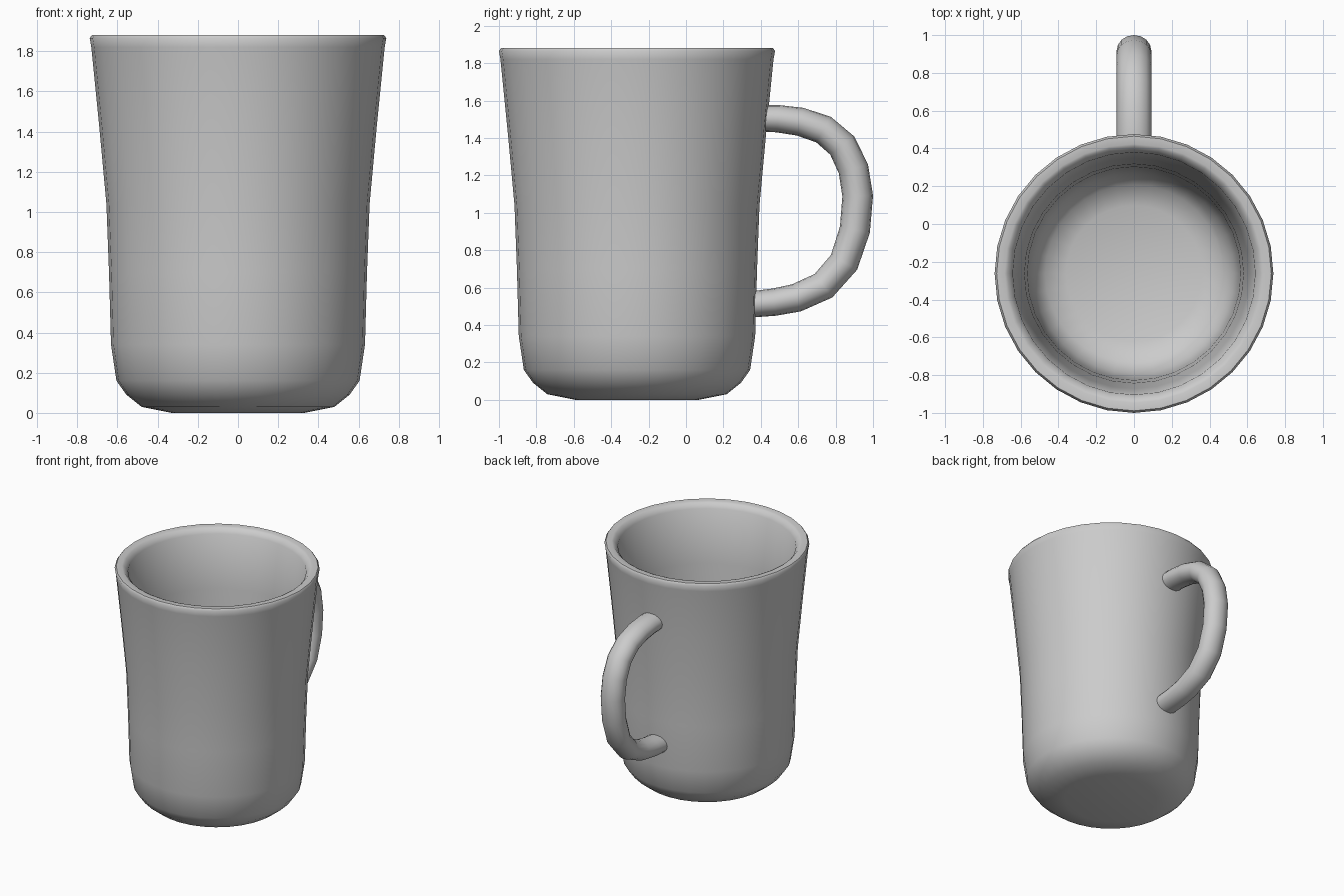
import bpy, bmesh, math
from mathutils import Vector

if "Cube" in bpy.data.objects:
    bpy.data.objects.remove(bpy.data.objects["Cube"])


def finish(name, bm, angle):
    bmesh.ops.remove_doubles(bm, verts=bm.verts, dist=1e-5)
    bmesh.ops.recalc_face_normals(bm, faces=bm.faces)
    me = bpy.data.meshes.new(name)
    bm.to_mesh(me)
    bm.free()
    ob = bpy.data.objects.new(name, me)
    bpy.context.collection.objects.link(ob)
    bpy.ops.object.select_all(action='DESELECT')
    ob.select_set(True)
    bpy.context.view_layer.objects.active = ob
    bpy.ops.object.shade_smooth_by_angle(angle=math.radians(angle))
    return ob


def skin(bm, rings, closed_ring=True):
    for a, b in zip(rings, rings[1:]):
        n = len(a)
        for i in range(n):
            j = (i + 1) % n
            bm.faces.new((a[i], a[j], b[j], b[i]))


# Cup body: one lathed profile, outside up, over the rim and down the inside
profile = [(0.33, 0.0), (0.48, 0.03), (0.555, 0.09), (0.605, 0.16),
           (0.632, 0.34), (0.642, 0.7), (0.655, 1.04), (0.69, 1.42),
           (0.73, 1.82), (0.738, 1.865), (0.727, 1.88), (0.685, 1.88),
           (0.67, 1.873), (0.642, 1.84), (0.61, 1.42), (0.58, 1.04),
           (0.565, 0.7), (0.555, 0.38), (0.53, 0.22), (0.47, 0.14), (0.36, 0.1)]
SIDES, CY = 32, -0.262
bm = bmesh.new()
rings = [[bm.verts.new((r * math.cos(t), CY + r * math.sin(t), z))
          for t in (2 * math.pi * i / SIDES for i in range(SIDES))]
         for r, z in profile]
skin(bm, rings)
bm.faces.new(rings[0])
bm.faces.new(rings[-1])
finish("cup_body", bm, 50)

# Handle: oval section swept along a curved path in the YZ plane
path = [(0.39, 1.505), (0.49, 1.503), (0.61, 1.487), (0.735, 1.445),
        (0.835, 1.36), (0.895, 1.235), (0.918, 1.09), (0.903, 0.91),
        (0.845, 0.735), (0.735, 0.61), (0.59, 0.545), (0.47, 0.522), (0.35, 0.51)]
pts = [Vector((0, y, z)) for y, z in path]
bm = bmesh.new()
rings = []
for k, p in enumerate(pts):
    tan = (pts[min(k + 1, len(pts) - 1)] - pts[max(k - 1, 0)]).normalized()
    out = Vector((1, 0, 0)).cross(tan)
    depth = 0.07 + 0.012 * math.sin(math.pi * k / (len(pts) - 1))
    rings.append([bm.verts.new(p + Vector((0.092 * math.cos(t), 0, 0)) + out * depth * math.sin(t))
                  for t in (2 * math.pi * i / 16 for i in range(16))])
skin(bm, rings)
bm.faces.new(rings[0])
bm.faces.new(rings[-1])
finish("handle", bm, 50)
